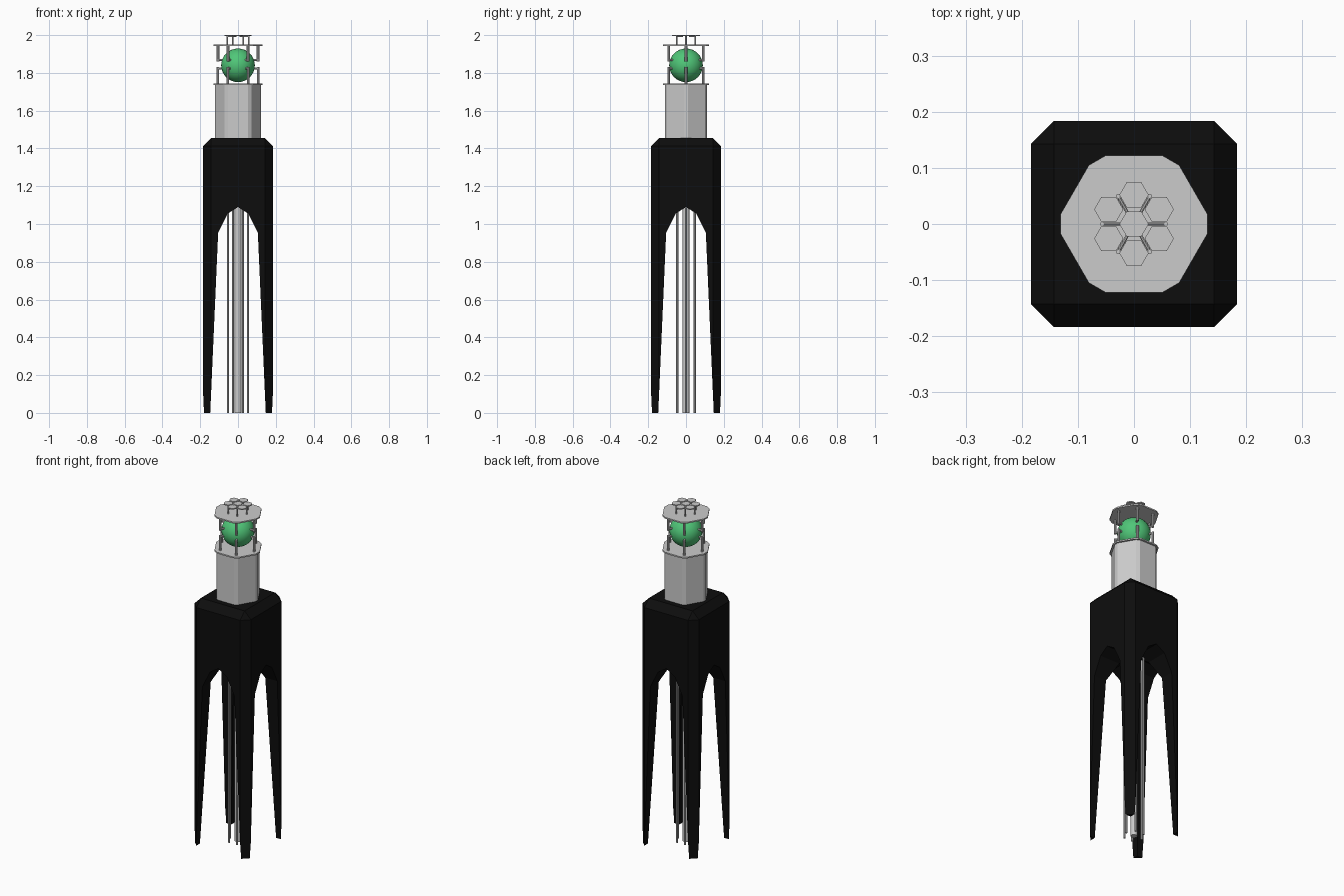
import bpy, bmesh, math
from mathutils import Vector

if "Cube" in bpy.data.objects:
    bpy.data.objects.remove(bpy.data.objects["Cube"])


def material(name, color):
    m = bpy.data.materials.new(name)
    m.diffuse_color = (*color, 1)
    m.use_nodes = True
    m.node_tree.nodes["Principled BSDF"].inputs["Base Color"].default_value = m.diffuse_color
    return m


def finish(name, bm, mat=None, smooth=False):
    bmesh.ops.recalc_face_normals(bm, faces=bm.faces)
    me = bpy.data.meshes.new(name)
    bm.to_mesh(me)
    bm.free()
    ob = bpy.data.objects.new(name, me)
    bpy.context.collection.objects.link(ob)
    if mat:
        me.materials.append(mat)
    if smooth:
        bpy.ops.object.select_all(action='DESELECT')
        ob.select_set(True)
        bpy.context.view_layer.objects.active = ob
        bpy.ops.object.shade_smooth_by_angle()
    return ob


def extrude(bm, pts, vec):
    face = bm.faces.new([bm.verts.new(p) for p in pts])
    new = bmesh.ops.extrude_face_region(bm, geom=[face])['geom']
    bmesh.ops.translate(bm, vec=vec, verts=[v for v in new if isinstance(v, bmesh.types.BMVert)])


def rod(bm, a, b, r, sides=10):
    a, b = Vector(a), Vector(b)
    d = b - a
    vs = bmesh.ops.create_cone(bm, cap_ends=True, segments=sides, radius1=r, radius2=r,
                               depth=d.length)['verts']
    bmesh.ops.rotate(bm, verts=vs, matrix=Vector((0, 0, 1)).rotation_difference(d).to_matrix())
    bmesh.ops.translate(bm, verts=vs, vec=(a + b) / 2)


def polar(r, i, z, offset=0):
    a = math.radians(60 * i + offset)
    return Vector((r * math.cos(a), r * math.sin(a), z))


def hex_prism(bm, r, z0, z1, cut=0.0, center=(0, 0)):
    # hexagon with optional clipped corners
    pts = []
    for i in range(6):
        p = polar(r, i, z0)
        if cut:
            pts += [p + (polar(r, i - 1, z0) - p).normalized() * cut,
                    p + (polar(r, i + 1, z0) - p).normalized() * cut]
        else:
            pts.append(p)
    shift = Vector((*center, 0))
    extrude(bm, [p + shift for p in pts], (0, 0, z1 - z0))


black = material("black_paint", (0.004, 0.004, 0.004))
green = material("green_glass", (0.08, 0.57, 0.19))

# Chamfered tower base
W, H = 0.184, 1.455
bm = bmesh.new()
extrude(bm, [(-W, -W, 0), (W, -W, 0), (W, W, 0), (-W, W, 0)], (0, 0, H))
edges = [e for e in bm.edges if max(v.co.z for v in e.verts) > 0.1]
bmesh.ops.bevel(bm, geom=edges, offset=0.041, segments=1, affect='EDGES', profile=0.5)
for v in bm.verts:
    if v.co.z < 0.1:
        v.co.z = 0
base = finish("tower_base", bm, black)

# Arched openings cut through both directions
half = [(0.147, -0.02), (0.147, 0.0), (0.105, 0.955), (0.055, 1.055)]
arch = half + [(0, 1.09)] + [(-x, z) for x, z in reversed(half)]
for axis in range(2):
    bm = bmesh.new()
    if axis == 0:
        extrude(bm, [(x, -0.3, z) for x, z in arch], (0, 0.6, 0))
    else:
        extrude(bm, [(-0.3, x, z) for x, z in arch], (0.6, 0, 0))
    cutter = finish("arch_cutter", bm)
    cutter.hide_render = True
    mod = base.modifiers.new("arch", 'BOOLEAN')
    mod.operation, mod.solver, mod.object = 'DIFFERENCE', 'EXACT', cutter
    bpy.context.view_layer.objects.active = base
    bpy.ops.object.modifier_apply(modifier=mod.name)
    bpy.data.objects.remove(cutter)

# Bundle of rods beneath the tower
bm = bmesh.new()
rod(bm, (0, 0, 0), (0, 0, 1.12), 0.018, 16)
for i in range(6):
    rod(bm, polar(0.053, i, 0), polar(0.053, i, 1.12), 0.006)
finish("inner_rods", bm, smooth=True)

# Hexagonal housing and the two plates
bm = bmesh.new()
hex_prism(bm, 0.129, 1.45, 1.737, 0.012)
finish("hexagonal_housing", bm)
for name, z in (("lower_plate", 1.735), ("upper_plate", 1.942)):
    bm = bmesh.new()
    hex_prism(bm, 0.141, z, z + 0.008, 0.02)
    finish(name, bm)

# Glowing ball
bm = bmesh.new()
bmesh.ops.create_uvsphere(bm, u_segments=32, v_segments=16, radius=0.089)
bmesh.ops.translate(bm, verts=bm.verts, vec=(0, 0, 1.84))
finish("green_ball", bm, green, True)

# Bent posts that clamp the ball from below and above
for name, z0, z1 in (("lower_clamps", 1.74, 1.824), ("upper_clamps", 1.945, 1.868)):
    bm = bmesh.new()
    s = math.copysign(0.007, z1 - z0)
    for i in range(6):
        rod(bm, polar(0.106, i, z0), polar(0.106, i, z1 + s), 0.007)
        rod(bm, polar(0.110, i, z1), polar(0.080, i, z1), 0.006)
    finish(name, bm, smooth=True)

# Seven small hexagonal caps with the brackets between them
bm = bmesh.new()
hex_prism(bm, 0.026, 1.994, 2.0)
for i in range(6):
    c = polar(0.052, i, 0, 30)
    hex_prism(bm, 0.026, 1.994, 2.0, 0, (c.x, c.y))
finish("hexagonal_caps", bm)
bm = bmesh.new()
for i in range(6):
    rod(bm, polar(0.057, i, 1.945), polar(0.057, i, 1.996), 0.004, 8)
    rod(bm, polar(0.060, i, 1.993), polar(0.020, i, 1.993), 0.003, 8)
finish("cap_brackets", bm, smooth=True)
